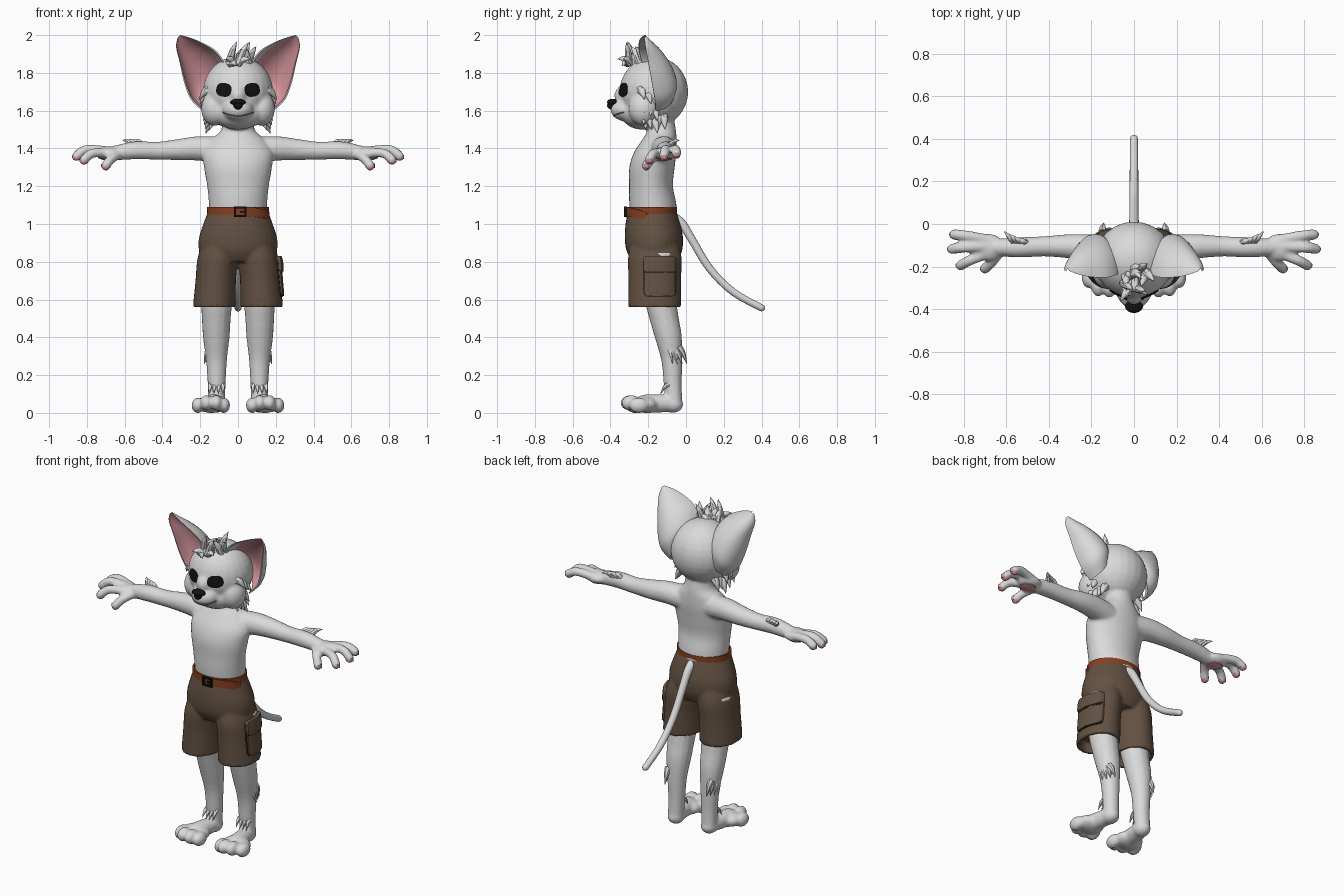
import bpy, bmesh, math, random
from mathutils import Vector, Matrix
from mathutils.bvhtree import BVHTree

default = bpy.data.objects.get("Cube")
if default:
    bpy.data.objects.remove(default)
random.seed(4)


def material(name, r, g, b):
    m = bpy.data.materials.new(name)
    m.use_nodes = True
    m.diffuse_color = (r, g, b, 1)
    bsdf = next(n for n in m.node_tree.nodes if n.type == 'BSDF_PRINCIPLED')
    bsdf.inputs["Base Color"].default_value = (r, g, b, 1)
    bsdf.inputs["Roughness"].default_value = .8
    return m


white = material("white fur", .7, .7, .7)
pink = material("pink skin", .72, .33, .36)
brown = material("brown cloth", .125, .083, .055)
seam = material("dark seam", .03, .02, .015)
leather = material("belt leather", .24, .05, .015)
black = material("black", .006, .006, .006)
grey = material("mouth grey", .15, .15, .15)


def finish(name, bm, *mats, voxel=None):
    bmesh.ops.recalc_face_normals(bm, faces=bm.faces)
    me = bpy.data.meshes.new(name)
    bm.to_mesh(me)
    bm.free()
    for m in mats:
        me.materials.append(m)
    me.shade_smooth()
    me.set_sharp_from_angle(angle=math.radians(50))
    ob = bpy.data.objects.new(name, me)
    bpy.context.collection.objects.link(ob)
    if voxel:
        remesh = ob.modifiers.new("fuse", 'REMESH')
        remesh.mode, remesh.voxel_size = 'VOXEL', voxel
        remesh.use_smooth_shade = True
        relax = ob.modifiers.new("relax", 'SMOOTH')
        relax.factor, relax.iterations = .5, 5
    return ob


def smooth(rows, steps=4):
    """Catmull-Rom interpolation of equal-length tuples."""
    out = []
    for i in range(len(rows) - 1):
        quad = [rows[max(i - 1, 0)], rows[i], rows[i + 1], rows[min(i + 2, len(rows) - 1)]]
        for k in range(steps):
            t = k / steps
            out.append([b + t * (c - a + t * (2*a - 5*b + 4*c - d + t * (3*b - a - 3*c + d))) / 2
                        if t else b for a, b, c, d in zip(*quad)])
    return out + [list(rows[-1])]


def loft(bm, rings):
    vs = [[bm.verts.new(p) for p in r] for r in rings]
    n = len(vs[0])
    sides = [[bm.faces.new((a[i], a[(i + 1) % n], b[(i + 1) % n], b[i])) for i in range(n)]
             for a, b in zip(vs, vs[1:])]
    bm.faces.new(vs[0])
    bm.faces.new(vs[-1])
    return sides


def stack(bm, rows, n=32):
    """Elliptic rings from rows of z, cx, cy, rx, ry."""
    angles = [math.tau * i / n for i in range(n)]
    loft(bm, [[(cx + rx * math.cos(a), cy + ry * math.sin(a), z) for a in angles]
              for z, cx, cy, rx, ry in rows])


def tube(bm, rows, n=14, steps=4):
    """Round limb from rows of x, y, z, radius, closed by a dome."""
    rows = smooth(rows, steps)
    pts = [Vector(r[:3]) for r in rows]
    rings, quat, last = [], None, None
    for i, p in enumerate(pts):
        d = (pts[min(i + 1, len(pts) - 1)] - pts[max(i - 1, 0)]).normalized()
        quat = last.rotation_difference(d) @ quat if quat else d.to_track_quat('Z', 'Y')
        last = d
        ring = [quat @ Vector((math.cos(math.tau * k / n), math.sin(math.tau * k / n), 0)) for k in range(n)]
        rings.append([p + v * rows[i][3] for v in ring])
    r = rows[-1][3]
    for a in (.5, 1, 1.4):
        rings.append([pts[-1] + last * r * math.sin(a) + v * r * math.cos(a) for v in ring])
    loft(bm, rings)


def ball(bm, centre, radii):
    mat = Matrix.Translation(centre) @ Matrix.Diagonal((*radii, 1))
    bmesh.ops.create_uvsphere(bm, u_segments=24, v_segments=16, radius=1, matrix=mat)


def box(bm, centre, size):
    bmesh.ops.create_cube(bm, size=1, matrix=Matrix.Translation(centre) @ Matrix.Diagonal((*size, 1)))


def spike(bm, base, tip, r):
    base, tip = Vector(base), Vector(tip)
    mid = base.lerp(tip, .5) + Vector((0, 0, .012))
    tube(bm, [(*base, r), (*mid, r * .75), (*tip, r * .06)], n=7, steps=3)


def mirror(bm):
    copy = bmesh.ops.duplicate(bm, geom=bm.verts[:] + bm.edges[:] + bm.faces[:])["geom"]
    for v in copy:
        if isinstance(v, bmesh.types.BMVert):
            v.co.x = -v.co.x


# Body: limbs on one side, mirrored, then torso and head fused together
bm = bmesh.new()
tube(bm, [(.08, -.13, 1.39, .07), (.2, -.115, 1.4, .066), (.3, -.105, 1.395, .058), (.42, -.105, 1.388, .048),
          (.54, -.11, 1.39, .048), (.64, -.11, 1.378, .04), (.69, -.11, 1.375, .03)])
ball(bm, (.685, -.11, 1.375), (.075, .065, .035))
fingers = [[(.68, -.075, 1.38), (.79, -.055, 1.395), (.845, -.05, 1.372)],
           [(.68, -.105, 1.385), (.8, -.11, 1.395), (.855, -.118, 1.36)],
           [(.68, -.135, 1.375), (.77, -.17, 1.375), (.815, -.195, 1.34)],
           [(.63, -.13, 1.37), (.67, -.18, 1.345), (.7, -.21, 1.31)]]
for f in fingers:
    tube(bm, [(*p, .025) for p in f])
tube(bm, [(.11, -.14, .85, .1), (.113, -.135, .62, .086), (.115, -.115, .5, .077), (.115, -.092, .4, .071),
          (.114, -.075, .28, .056), (.113, -.07, .15, .048), (.115, -.065, .06, .046)])
ball(bm, (.115, -.07, .045), (.048, .055, .045))
tube(bm, [(.115, -.07, .05, .045), (.13, -.16, .05, .05), (.14, -.22, .048, .05)])
ball(bm, (.142, -.215, .045), (.085, .07, .045))
for x, y, z in [(.075, -.27, .04), (.115, -.295, .053), (.168, -.29, .053), (.213, -.25, .04)]:
    ball(bm, (x, y, z), (.033, .052, .041))
ball(bm, (.125, -.225, 1.61), (.07, .08, .09))
mirror(bm)
stack(bm, smooth([(.98, 0, -.165, .15, .12), (1.1, 0, -.175, .154, .125), (1.2, 0, -.185, .163, .116),
                  (1.3, 0, -.18, .18, .12), (1.38, 0, -.163, .185, .112), (1.45, 0, -.14, .14, .09),
                  (1.5, 0, -.13, .088, .076), (1.6, 0, -.15, .08, .08)]))
ball(bm, (0, -.17, 1.7), (.186, .182, .187))
ball(bm, (0, -.235, 1.59), (.145, .11, .09))
ball(bm, (0, -.305, 1.605), (.085, .095, .064))
ball(bm, (0, -.28, 1.68), (.06, .1, .07))
body = finish("body", bm, white, voxel=.009)

# Tail
bm = bmesh.new()
tube(bm, [(0, -.07, 1.04, .026), (0, -.02, 1.0, .024), (0, .03, .92, .022), (0, .125, .765, .021),
          (0, .25, .64, .02), (0, .4, .556, .019)])
finish("tail", bm, white)

# Ears: scoops lofted between an inner and an outer rim, pink inside
ear_rows = [(.07, -.22, 1.8, .19, -.16, 1.6, .12), (.075, -.235, 1.86, .25, -.165, 1.66, .15),
            (.12, -.25, 1.92, .285, -.18, 1.75, .14), (.19, -.25, 1.96, .31, -.2, 1.86, .1),
            (.25, -.24, 1.985, .328, -.215, 1.94, .05), (.305, -.22, 2, .318, -.22, 1.99, .01)]
arc = [math.pi * i / 12 for i in range(13)]
for side, label in ((1, "left_ear"), (-1, "right_ear")):
    bm = bmesh.new()
    rings = []
    for row in smooth(ear_rows, 5):
        a, b = Vector(row[:3]), Vector(row[3:6])
        ring = []
        for angles, scale, deep in ((arc, 1, 1), (arc[::-1], .93, .82)):
            for t in angles:
                p = (a + b) / 2 + (a - b) / 2 * scale * math.cos(t) + Vector((0, row[6] * deep * math.sin(t), 0))
                ring.append((p.x * side, p.y, p.z))
        rings.append(ring)
    for faces in loft(bm, rings):
        for f in faces[13:23]:
            f.material_index = 1
    finish(label, bm, white, pink)

# Fur tufts on cheeks, forearms, calves and ankles
bm = bmesh.new()
for i in range(9):
    t = i / 8
    base = Vector((.15 - .02 * t, -.24 + .035 * (i % 3), 1.71 - .16 * t))
    spike(bm, base, base + Vector((.055 - .015 * t, .02, -.05 - .02 * t)), .026)
for i in range(4):
    spike(bm, (.11, -.12 - .03 * i, 1.57), (.15, -.11 - .035 * i, 1.5), .026)
    spike(bm, (.5 + .02 * i, -.09, 1.41), (.55 + .02 * i, -.07 + .012 * i, 1.443), .016)
    spike(bm, (.15, -.1 + .02 * i, .35), (.178 - .012 * i, -.07 + .025 * i, .26), .02)
    spike(bm, (.08 + .022 * i, -.09, .15), (.08 + .024 * i, -.135, .1), .014)
mirror(bm)
finish("fur_tufts", bm, white)

# Messy forelock
bm = bmesh.new()
for i in range(20):
    base = Vector((random.uniform(-.05, .06), random.uniform(-.31, -.2), 1.85))
    lift = random.uniform(-.06, .1)
    spike(bm, base, base + Vector((random.uniform(-.06, .07), random.uniform(-.07, .03), lift + .02)), .022)
finish("forelock", bm, white)

# Shorts with hollow hems
bm = bmesh.new()
stack(bm, [(.62, .126, -.165, .088, .115), (.56, .126, -.165, .09, .117)] +
      smooth([(.56, .126, -.165, .113, .14), (.7, .118, -.165, .107, .139), (.82, .107, -.165, .107, .142),
              (.92, .09, -.165, .09, .12)]))
mirror(bm)
stack(bm, smooth([(.8, 0, -.165, .17, .12), (.86, 0, -.168, .206, .148), (.93, 0, -.17, .206, .154),
                  (1.0, 0, -.175, .184, .145), (1.07, 0, -.18, .158, .128)]))
shorts = finish("shorts", bm, brown, voxel=.008)


def band(name, start, end, height, grow):
    """Strap around the waist between two angles in degrees."""
    bm = bmesh.new()
    rings = []
    for i in range(49):
        t = i / 48
        a = math.radians(start + (end - start) * t)
        z = height(t)
        rings.append([((.15 + g) * math.cos(a), -.18 + (.118 + g) * math.sin(a), z + h)
                      for g, h in ((grow - .01, -.024), (grow, -.024), (grow, .024), (grow - .01, .024))])
    loft(bm, rings)
    finish(name, bm, leather)


# Belt, hanging strap end and buckle
band("belt", 0, 360, lambda t: 1.066, .014)
band("belt_end", -82, -12, lambda t: 1.066 - .03 * t * t, .021)
bm = bmesh.new()
for s in (1, -1):
    box(bm, (.012 + .028 * s, -.32, 1.065), (.01, .016, .056))
    box(bm, (.012, -.32, 1.065 + .023 * s), (.064, .016, .01))
box(bm, (.026, -.32, 1.065), (.03, .012, .008))
finish("buckle", bm, black)

graph = bpy.context.evaluated_depsgraph_get()
skin = BVHTree.FromObject(body, graph)
cloth = BVHTree.FromObject(shorts, graph)


def patch(name, tree, centre, u, v, into, mat, lift=.004, power=2):
    """Rounded plate laid on a surface; u and v are its half-axes."""
    c, u, v, into = Vector(centre), Vector(u), Vector(v), Vector(into)
    n, rings, depth = 32, [], .5
    for r in (.05, .3, .55, .8, 1, 1):
        ring = []
        drop = -.012 if len(rings) == 5 else lift
        for k in range(n):
            a = math.tau * k / n
            ca, sa = math.cos(a), math.sin(a)
            p = c + r * (u * math.copysign(abs(ca) ** (2 / power), ca) + v * math.copysign(abs(sa) ** (2 / power), sa))
            hit = tree.ray_cast(p - into * .5, into)
            depth = hit[3] if hit[0] else depth
            ring.append(p + into * (depth - .5 - drop))
        rings.append(ring)
    bm = bmesh.new()
    loft(bm, rings)
    finish(name, bm, mat)


# Eyes and pink pads under the hands
back, up, inward = (0, 1, 0), (0, 0, 1), (-1, 0, 0)
for s, label in ((1, "left"), (-1, "right")):
    patch(label + "_eye", skin, (.075 * s, -.34, 1.71), (.04 * s, 0, .006), (-.006 * s, 0, .036), back, black, power=2.5)
    patch(label + "_palm_pad", skin, (.69 * s, -.115, 1.35), (.05, 0, 0), (0, .042, 0), up, pink)
    for i, f in enumerate(fingers):
        x, y, z = f[-1]
        patch(f"{label}_finger_pad_{i}", skin, (x * s, y, z), (.024, 0, 0), (0, .019, 0), up, pink)

# Nose and mouth
bm = bmesh.new()
ball(bm, (0, -.388, 1.645), (.042, .03, .018))
ball(bm, (0, -.392, 1.628), (.024, .026, .022))
finish("nose", bm, black)
bm = bmesh.new()
line = []
for i in range(-8, 9):
    x = i / 100
    hit = skin.ray_cast(Vector((x, -1, 1.572 + 3 * x * x)), Vector(back))[0]
    if hit:
        line.append((*hit, .0035))
tube(bm, line, n=6, steps=2)
finish("mouth", bm, grey)

# Cargo pocket with seam and flap
for name, z, wide, tall, mat, lift in (("pocket_seam", .722, .089, .108, seam, .006),
                                       ("pocket", .722, .085, .104, brown, .014),
                                       ("flap_seam", .785, .086, .045, seam, .017),
                                       ("pocket_flap", .789, .087, .041, brown, .022)):
    patch(name, cloth, (.23, -.138, z), (0, wide, 0), (0, 0, tall), inward, mat, lift, power=9)
